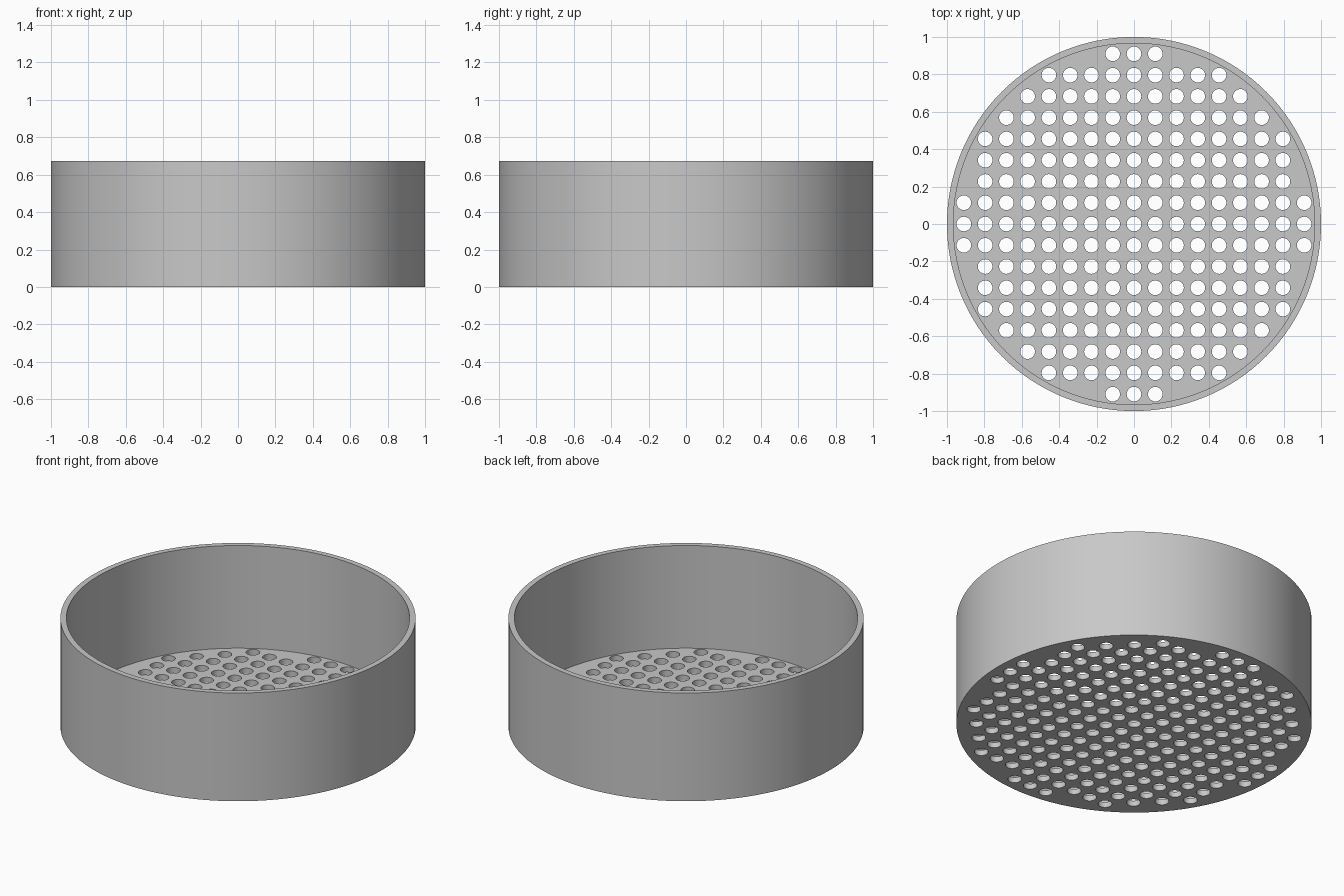
import bpy, bmesh, math
from mathutils import Matrix, Vector

cube = bpy.data.objects.get("Cube")
if cube:
    bpy.data.objects.remove(cube, do_unlink=True)

OUTER, WALL, FLOOR, HEIGHT = 1.0, 0.034, 0.034, 0.672
PITCH, HOLE_R, RINGS = 0.1137, 0.039, 8
INNER = OUTER - WALL

grey = bpy.data.materials.new("light grey")
grey.use_nodes = True
grey.diffuse_color = (0.58, 0.58, 0.58, 1)
grey.node_tree.nodes["Principled BSDF"].inputs["Base Color"].default_value = grey.diffuse_color


def add_object(name, bm):
    mesh = bpy.data.meshes.new(name)
    bmesh.ops.recalc_face_normals(bm, faces=bm.faces)
    bm.to_mesh(mesh)
    bm.free()
    mesh.materials.append(grey)
    obj = bpy.data.objects.new(name, mesh)
    bpy.context.collection.objects.link(obj)
    return obj


# Round tray: stacked circles bridged into a closed cup
bm = bmesh.new()
profile = [(OUTER, 0), (OUTER, HEIGHT), (INNER, HEIGHT), (INNER, FLOOR)]
loops = []
for radius, z in profile:
    ring = bmesh.ops.create_circle(bm, segments=128, radius=radius,
                                   matrix=Matrix.Translation((0, 0, z)))["verts"]
    loops.append(ring)
for low, high in zip(loops, loops[1:]):
    for i in range(len(low)):
        j = (i + 1) % len(low)
        bm.faces.new((low[i], low[j], high[j], high[i]))
bm.faces.new(loops[0])
bm.faces.new(loops[-1])
tray = add_object("perforated_tray", bm)

# Drain holes: square grid of pegs kept inside a circle
bm = bmesh.new()
for i in range(-RINGS, RINGS + 1):
    for j in range(-RINGS, RINGS + 1):
        if i * i + j * j <= RINGS ** 2 + 1:
            bmesh.ops.create_cone(bm, cap_ends=True, segments=32, radius1=HOLE_R,
                                  radius2=HOLE_R, depth=FLOOR * 4,
                                  matrix=Matrix.Translation((i * PITCH, j * PITCH, FLOOR / 2)))
cutter = add_object("hole_cutter", bm)
cutter.hide_render = True

# Punch the holes and keep the result as plain mesh
cut = tray.modifiers.new("drain holes", "BOOLEAN")
cut.operation = "DIFFERENCE"
cut.solver = "EXACT"
cut.object = cutter
bpy.ops.object.select_all(action="DESELECT")
bpy.context.view_layer.objects.active = tray
tray.select_set(True)
bpy.ops.object.modifier_apply(modifier=cut.name)
bpy.data.objects.remove(cutter, do_unlink=True)

# Smooth round walls, crisp rims
bpy.ops.object.shade_smooth_by_angle(angle=math.radians(30))
